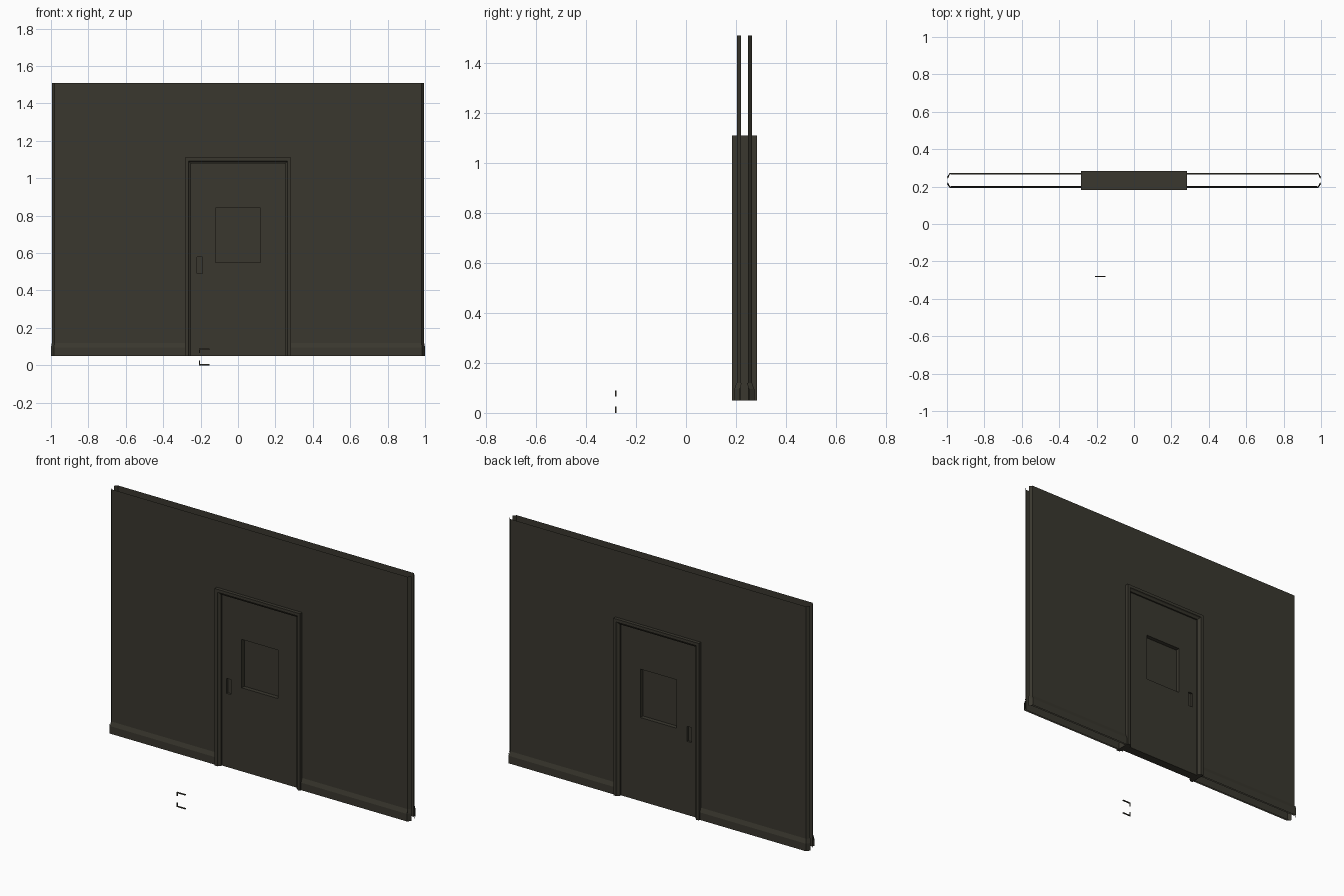
import bpy, bmesh

if "Cube" in bpy.data.objects:
    bpy.data.objects.remove(bpy.data.objects["Cube"])

CY = 0.233          # centre plane of the wall
Z0 = 0.05           # bottom of wall and door

mat = bpy.data.materials.new("dark_olive_grey")
mat.diffuse_color = (0.042, 0.039, 0.028, 1)
mat.use_nodes = True
mat.node_tree.nodes["Principled BSDF"].inputs["Base Color"].default_value = mat.diffuse_color


def finish(name, bm, recalc=True):
    bmesh.ops.remove_doubles(bm, verts=bm.verts, dist=1e-5)
    if recalc:
        bmesh.ops.recalc_face_normals(bm, faces=bm.faces)
    me = bpy.data.meshes.new(name)
    bm.to_mesh(me)
    bm.free()
    me.materials.append(mat)
    ob = bpy.data.objects.new(name, me)
    bpy.context.collection.objects.link(ob)
    return ob


def quad(bm, pts):
    return bm.faces.new([bm.verts.new(p) for p in pts])


def both_sides(bm, pts):
    """Face on the front sheet plus its mirror image on the back sheet."""
    quad(bm, pts)
    quad(bm, [(x, 2 * CY - y, z) for x, y, z in reversed(pts)])


def box(bm, x0, x1, y0, y1, z0, z1):
    r = bmesh.ops.create_cube(bm, size=1)
    for v in r["verts"]:
        v.co = ((x0 + x1) / 2 + v.co.x * (x1 - x0),
                (y0 + y1) / 2 + v.co.y * (y1 - y0),
                (z0 + z1) / 2 + v.co.z * (z1 - z0))


# Wall: two open sheets with chamfered ends and a door opening
bm = bmesh.new()
YW, TOP, OPEN = 0.203, 1.51, 0.27
path = [(-0.995, 0.219), (-0.98, YW), (-OPEN, YW), (OPEN, YW), (0.98, YW), (0.995, 0.219)]
for (xa, ya), (xb, yb) in zip(path, path[1:]):
    low = 1.1 if xa == -OPEN else Z0
    both_sides(bm, [(xa, ya, low), (xb, yb, low), (xb, yb, TOP), (xa, ya, TOP)])
finish("wall_panels", bm, False)

# Baseboards: vertical strip with a sloped top, following the chamfered ends
bm = bmesh.new()
for s in (-1, 1):
    plan = [(s * 0.28, 0.0), (s * 0.985, 0.0), (s * 1.0, 0.021)]
    rows = [(0.193, Z0, 0), (0.193, 0.095, 0), (0.202, 0.12, 0.005)]
    for (xa, da), (xb, db) in zip(plan, plan[1:]):
        for (y0, z0, i0), (y1, z1, i1) in zip(rows, rows[1:]):
            f = [(xa, y0 + da, z0), (xb - s * i0, y0 + db, z0),
                 (xb - s * i1, y1 + db, z1), (xa, y1 + da, z1)]
            both_sides(bm, f if s > 0 else f[::-1])
finish("baseboards", bm, False)

# Door frame: stepped profile swept around the opening
bm = bmesh.new()
half = [(0, 0.183), (0.018, 0.183), (0.022, 0.19), (0.033, 0.197)]
prof = half + [(o, 2 * CY - y) for o, y in reversed(half)]
W, H = 0.283, 1.11
rings = []
for s, top in ((-1, 0), (-1, 1), (1, 1), (1, 0)):
    rings.append([bm.verts.new((s * (W - o), y, H - o if top else Z0)) for o, y in prof])
n = len(prof)
for a, b in zip(rings, rings[1:]):
    for i in range(n):
        bm.faces.new((a[i], a[(i + 1) % n], b[(i + 1) % n], b[i]))
bm.faces.new(rings[0])
bm.faces.new(rings[-1])
finish("door_frame", bm)

# Door: slab with recessed window and recessed grip on both faces
bm = bmesh.new()
YD = 0.206
xs = [-0.25, -0.22, -0.19, -0.12, 0.12, 0.25]
zs = [Z0, 0.49, 0.55, 0.58, 0.84, 1.077]


def depth(i, j):
    if i == 3 and j in (2, 3, 1.5):
        return 0.231
    if i == 1 and j in (1, 2):
        return YD + 0.012
    return YD


for i in range(5):
    for j in range(5):
        y = depth(i, j)
        xa, xb, za, zb = xs[i], xs[i + 1], zs[j], zs[j + 1]
        both_sides(bm, [(xa, y, za), (xb, y, za), (xb, y, zb), (xa, y, zb)])
        if i < 4 and depth(i + 1, j) != y:
            k = depth(i + 1, j)
            both_sides(bm, [(xb, y, za), (xb, k, za), (xb, k, zb), (xb, y, zb)])
        if j < 4 and depth(i, j + 1) != y:
            k = depth(i, j + 1)
            both_sides(bm, [(xa, y, zb), (xb, y, zb), (xb, k, zb), (xa, k, zb)])
YB = 2 * CY - YD
for i in range(5):
    for z in (zs[0], zs[-1]):
        quad(bm, [(xs[i], YD, z), (xs[i], YB, z), (xs[i + 1], YB, z), (xs[i + 1], YD, z)])
    for x in (xs[0], xs[-1]):
        quad(bm, [(x, YD, zs[i]), (x, YB, zs[i]), (x, YB, zs[i + 1]), (x, YD, zs[i + 1])])
finish("door", bm)

# Loose bracket pieces lying in front of the wall
bm = bmesh.new()
for z0, z1, s0, s1 in ((0.083, 0.089, 0.066, 0.083), (0.0, 0.006, 0.006, 0.026)):
    box(bm, -0.208, -0.152, -0.283, -0.277, z0, z1)
    box(bm, -0.208, -0.202, -0.283, -0.277, s0, s1)
finish("loose_brackets", bm)
